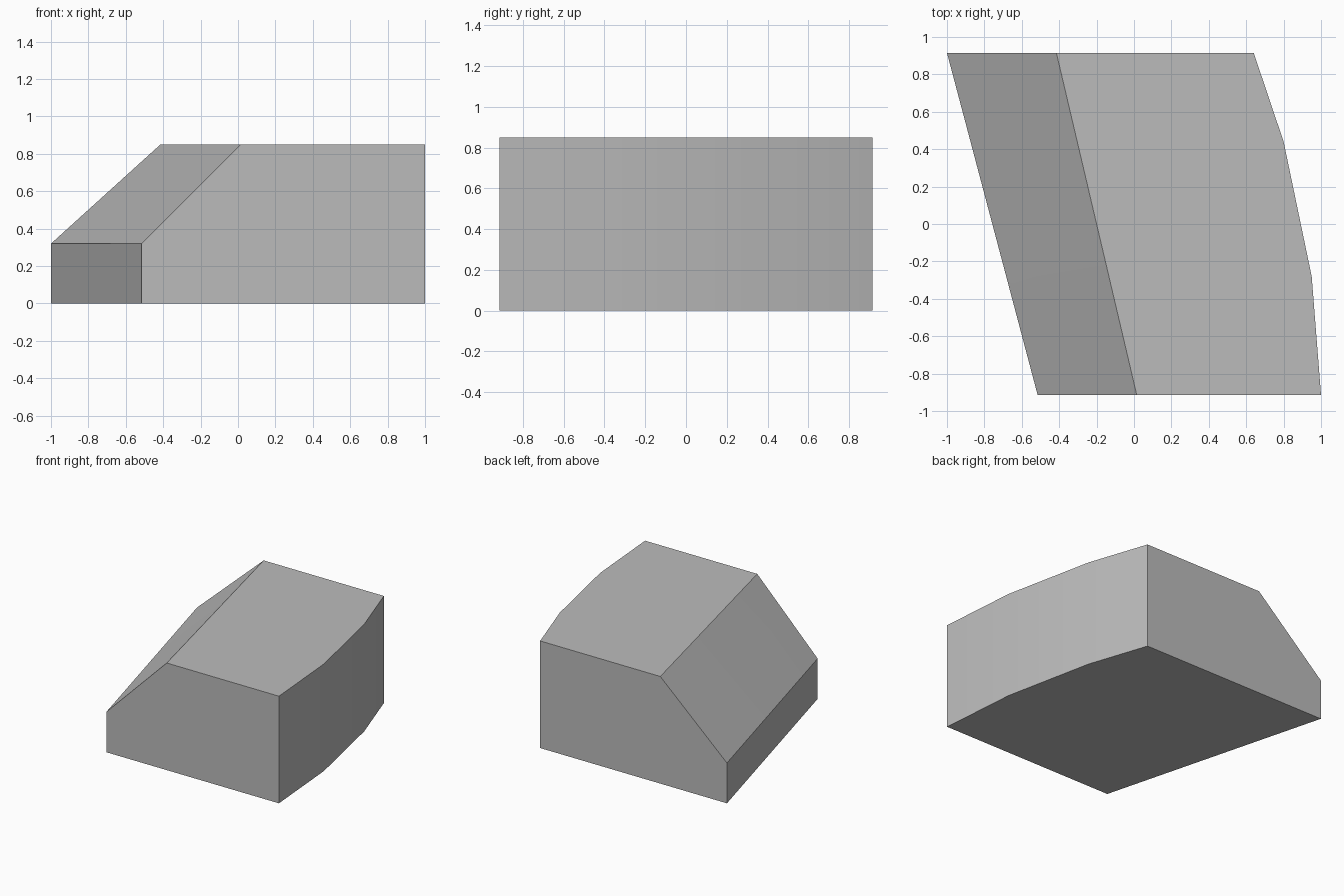
import bpy
import bmesh
from math import radians

cube = bpy.data.objects.get("Cube")
if cube:
    bpy.data.objects.remove(cube)

LEDGE, HEIGHT = 0.32, 0.85
Y_FRONT, Y_BACK = -0.915, 0.915

# Bowed side wall: (y, x) stations from front to back
bowed_wall = [(Y_FRONT, 1.0), (-0.28, 0.95), (0.44, 0.80), (Y_BACK, 0.64)]


def lerp(a, b, t):
    return a + (b - a) * t


def section(bm, y, x_bowed):
    """Cross-section with a chamfered upper corner on the slanted side."""
    t = (y - Y_FRONT) / (Y_BACK - Y_FRONT)
    x_low = lerp(-0.515, -1.0, t)
    x_ridge = lerp(0.015, -0.415, t)
    outline = [(x_low, 0), (x_bowed, 0), (x_bowed, HEIGHT),
               (x_ridge, HEIGHT), (x_low, LEDGE)]
    return [bm.verts.new((x, y, z)) for x, z in outline]


# Solid block lofted through the sections
bm = bmesh.new()
rings = [section(bm, y, x) for y, x in bowed_wall]
for a, b in zip(rings, rings[1:]):
    for i in range(len(a)):
        j = (i + 1) % len(a)
        bm.faces.new((a[i], a[j], b[j], b[i]))
bm.faces.new(rings[0])
bm.faces.new(rings[-1])
bmesh.ops.recalc_face_normals(bm, faces=bm.faces)

# Join the flat strips into single faces, keeping the bowed wall's facets
bmesh.ops.dissolve_limit(bm, angle_limit=radians(0.5),
                         verts=bm.verts, edges=bm.edges)

mesh = bpy.data.meshes.new("wedge_block")
bm.to_mesh(mesh)
bm.free()
block = bpy.data.objects.new("wedge_block", mesh)
bpy.context.collection.objects.link(block)

# Plain grey material
grey = bpy.data.materials.new("plain_grey")
grey.use_nodes = True
colour = (0.5, 0.5, 0.5, 1.0)
grey.diffuse_color = colour
grey.node_tree.nodes["Principled BSDF"].inputs["Base Color"].default_value = colour
mesh.materials.append(grey)

# Soft shading across the bowed wall, crisp corners elsewhere
bpy.ops.object.select_all(action='DESELECT')
block.select_set(True)
bpy.context.view_layer.objects.active = block
bpy.ops.object.shade_smooth_by_angle(angle=radians(30))
